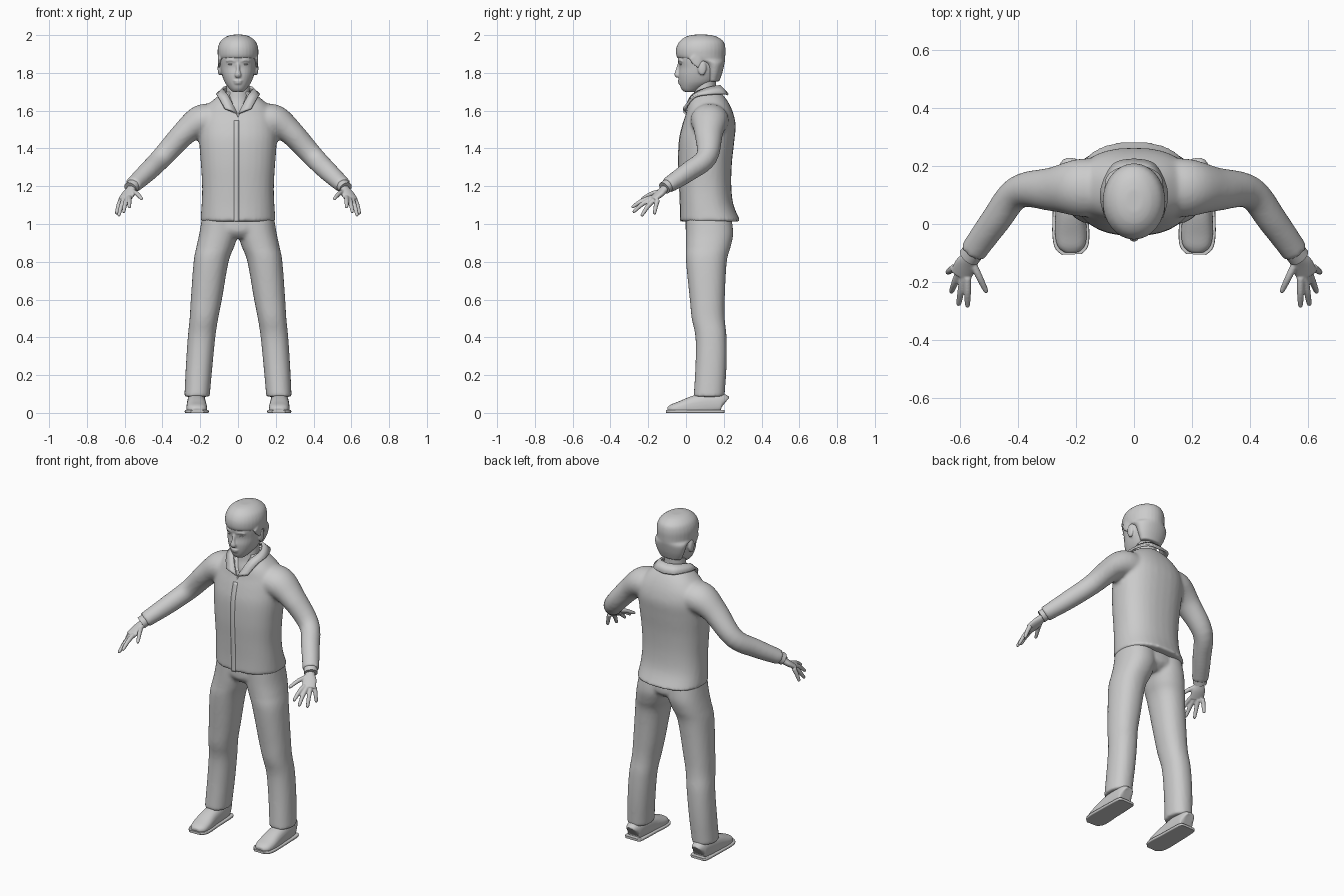
import bpy, bmesh, math
from mathutils import Vector, Matrix

cube = bpy.data.objects.get("Cube")
if cube:
    bpy.data.objects.remove(cube, do_unlink=True)

grey = bpy.data.materials.new("plain grey")
grey.use_nodes = True
GREY = (0.6, 0.6, 0.6, 1)
grey.diffuse_color = GREY
grey.node_tree.nodes["Principled BSDF"].inputs["Base Color"].default_value = GREY


def resample(rows, steps=5):
    """Smooth spline through rows of numbers."""
    out = []
    for i in range(len(rows) - 1):
        a, b, c, d = (rows[max(0, min(j, len(rows) - 1))] for j in range(i - 1, i + 3))
        for k in range(steps):
            t = k / steps
            out.append([q + t / 2 * (r - p + t * (2 * p - 5 * q + 4 * r - s + t * (3 * (q - r) + s - p)))
                        for p, q, r, s in zip(a, b, c, d)])
    return out + [list(rows[-1])]


def skin(bm, rings):
    loops = [[bm.verts.new(p) for p in ring] for ring in rings]
    n = len(loops[0])
    for a, b in zip(loops, loops[1:]):
        for i in range(n):
            bm.faces.new((a[i], a[(i + 1) % n], b[(i + 1) % n], b[i]))
    bm.faces.new(loops[0][::-1])
    bm.faces.new(loops[-1])


def circle(n=32, e=1.0):
    for i in range(n):
        a = math.tau * i / n
        c, s = math.cos(a), math.sin(a)
        yield math.copysign(abs(c) ** e, c), math.copysign(abs(s) ** e, s)


def stack(bm, rows, e=1.0, side=1):
    """Loft of level rings: z, x from, x to, y front, y back."""
    skin(bm, [[(side * ((x0 + x1) / 2 + u * (x1 - x0) / 2), (y0 + y1) / 2 + v * (y1 - y0) / 2, z)
               for u, v in circle(e=e)] for z, x0, x1, y0, y1 in resample(rows)])


def centred(rows):
    return [(z, -h, h, y0, y1) for z, h, y0, y1 in rows]


def tube(bm, rows, side=1, e=1.0, low=-9, high=9, n=24):
    """Sweep along points: x, y, z, sideways radius, upward radius."""
    pts = resample(rows)
    rings = []
    for i, (x, y, z, rs, ru) in enumerate(pts):
        t = Vector(pts[min(i + 1, len(pts) - 1)][:3]) - Vector(pts[max(i - 1, 0)][:3])
        s = t.cross(Vector((0, 0, 1))).normalized()
        up = s.cross(t).normalized()
        ring = [Vector((x, y, z)) + s * rs * u + up * ru * v for u, v in circle(n, e)]
        rings.append([(side * p.x, p.y, max(low, min(high, p.z))) for p in ring])
    skin(bm, rings)


def ball(bm, centre, radii):
    m = Matrix.Translation(centre) @ Matrix.Diagonal((*radii, 1))
    bmesh.ops.create_uvsphere(bm, u_segments=20, v_segments=12, radius=1, matrix=m)


def finish(name, bm, voxel=0, relax=0):
    bmesh.ops.recalc_face_normals(bm, faces=bm.faces[:])
    for f in bm.faces:
        f.smooth = len(f.verts) < 5
    mesh = bpy.data.meshes.new(name)
    bm.to_mesh(mesh)
    bm.free()
    mesh.materials.append(grey)
    ob = bpy.data.objects.new(name, mesh)
    bpy.context.collection.objects.link(ob)
    if voxel:
        mod = ob.modifiers.new("fuse", 'REMESH')
        mod.mode, mod.voxel_size, mod.use_smooth_shade = 'VOXEL', voxel, True
    if relax:
        mod = ob.modifiers.new("relax", 'SMOOTH')
        mod.factor, mod.iterations = 0.5, relax
    return ob


SIDES = (1, -1)

# Shirt: body and sleeves fused, with an open neck
torso = [(1.012, .2, -.032, .29), (1.1, .193, -.032, .252), (1.2, .19, -.036, .24),
         (1.32, .197, -.041, .243), (1.44, .206, -.037, .256), (1.52, .206, -.02, .263),
         (1.58, .195, -.002, .252), (1.63, .16, .01, .232), (1.67, .115, .03, .207),
         (1.7, .075, .045, .18)]
bm = bmesh.new()
stack(bm, centred(torso), e=.85)
for s in SIDES:
    tube(bm, [(.1, .125, 1.545, .1, .085), (.19, .125, 1.545, .1, .088), (.28, .12, 1.485, .077, .067),
              (.4, .11, 1.355, .057, .057), (.48, .01, 1.275, .052, .052),
              (.558, -.098, 1.203, .046, .042)], s)
shirt = finish("shirt", bm, .01, 6)

# Wedge that opens the shirt at the throat
bm = bmesh.new()
wedge = [(0, 1.565), (.06, 1.72), (-.06, 1.72)]
skin(bm, [[(x, y, z) for x, z in wedge] for y in (-.1, .06)])
cutter = finish("neck_opening_cutter", bm)
cutter.hide_render = True
cutter.hide_viewport = True
cut = shirt.modifiers.new("neck opening", 'BOOLEAN')
cut.operation, cut.object, cut.solver = 'DIFFERENCE', cutter, 'EXACT'

# Placket strip down the shirt front
bm = bmesh.new()
front = [(r[0], r[2]) for r in resample(torso[:7]) if r[0] < 1.56]
edge = [[bm.verts.new((x, y - .001, z)) for x in (-.022, .006)] for z, y in front]
for a, b in zip(edge, edge[1:]):
    bm.faces.new((a[0], a[1], b[1], b[0]))
placket = finish("placket", bm)
placket.modifiers.new("thickness", 'SOLIDIFY').thickness = .005

# Folded collar
bm = bmesh.new()
upper = [(.004, -.008, 1.585), (.05, .028, 1.675), (.078, .1, 1.715), (.045, .168, 1.73), (0, .18, 1.73)]
lower = [(.07, -.012, 1.612), (.105, .045, 1.672), (.112, .12, 1.687), (.07, .205, 1.69), (0, .222, 1.685)]
pairs = [[bm.verts.new(p) for p in pq] for pq in zip(resample(upper), resample(lower))]
for a, b in zip(pairs, pairs[1:]):
    bm.faces.new((a[0], a[1], b[1], b[0]))
collar = finish("collar", bm)
collar.modifiers.new("mirror", 'MIRROR').use_clip = True
thick = collar.modifiers.new("thickness", 'SOLIDIFY')
thick.thickness, thick.offset = .012, 0

# Trousers: hips and legs fused
bm = bmesh.new()
stack(bm, centred([(1.08, .175, 0, .23), (1.02, .19, -.002, .24), (.96, .185, 0, .24), (.925, .1, .03, .2)]))
for s in SIDES:
    stack(bm, [(1.04, 0, .19, 0, .24), (.95, 0, .205, 0, .25), (.88, .02, .22, 0, .237),
               (.8, .05, .235, 0, .216), (.6, .085, .25, .02, .205), (.5, .105, .256, .03, .205),
               (.4, .12, .266, .05, .215), (.25, .135, .276, .05, .215), (.085, .15, .284, .04, .204)], .9, s)
finish("trousers", bm, .01, 5)

# Shoes with a thin sole, and cuffs plus hands on each side
for s, word in zip(SIDES, ("left", "right")):
    shoe = [(.22, .2, .045, .03, .045), (.22, .185, .05, .045, .055), (.22, .11, .045, .05, .06),
            (.22, .04, .035, .052, .055), (.218, -.03, .022, .055, .04), (.216, -.075, .015, .048, .03),
            (.215, -.098, .012, .025, .018)]
    bm = bmesh.new()
    tube(bm, shoe, s, .8, low=.008)
    stack(bm, [(.16, .175, .26, .07, .18), (.05, .175, .26, .06, .19)], 1, s)
    finish(word + "_shoe", bm, .006, 3)
    bm = bmesh.new()
    tube(bm, [(x, y * 1.04 - .003, .007, r + .009, .03) for x, y, z, r, h in shoe], s, .8, 0, .014)
    finish(word + "_sole", bm)

    bm = bmesh.new()
    tube(bm, [(.535, -.07, 1.225, .036, .034), (.57, -.115, 1.19, .038, .034)], s)
    finish(word + "_cuff", bm)

    bm = bmesh.new()
    tube(bm, [(.54, -.08, 1.22, .026, .022), (.565, -.115, 1.185, .027, .02), (.58, -.14, 1.16, .038, .019),
              (.6, -.178, 1.13, .038, .014)], s)
    fingers = [((.575, -.185, 1.14), (.575, -.288, 1.088)), ((.59, -.183, 1.132), (.606, -.282, 1.062)),
               ((.606, -.17, 1.126), (.632, -.237, 1.042)), ((.62, -.15, 1.128), (.645, -.168, 1.052)),
               ((.562, -.125, 1.175), (.508, -.238, 1.132))]
    for root, tip in fingers:
        a, b = Vector(root), Vector(tip)
        mid = a.lerp(b, .5) + Vector((0, 0, .007))
        tube(bm, [(*a, .013, .013), (*mid, .012, .012), (*a.lerp(b, .92), .009, .009), (*b, .004, .004)], s, n=12)
    finish(word + "_hand", bm, .004, 3)

# Neck
bm = bmesh.new()
stack(bm, centred([(1.5, .09, .03, .17), (1.6, .075, .025, .16), (1.66, .064, .04, .16),
                   (1.72, .06, .045, .158), (1.78, .06, .05, .16)]))
finish("neck", bm)

# Head with nose, lips, lids, brows and ears
bm = bmesh.new()
stack(bm, centred([(1.7, .03, -.012, .05), (1.718, .047, -.026, .09), (1.75, .07, -.035, .15),
                   (1.79, .085, -.039, .176), (1.83, .093, -.036, .19), (1.87, .097, -.043, .196),
                   (1.91, .098, -.043, .198), (1.95, .088, -.03, .19), (1.98, .055, 0, .15)]), .93)
tube(bm, [(0, -.036, 1.85, .008, .008), (0, -.043, 1.815, .01, .012), (0, -.048, 1.79, .017, .013),
          (0, -.042, 1.778, .013, .008)])
ball(bm, (0, -.036, 1.757), (.024, .008, .006))
ball(bm, (0, -.034, 1.746), (.02, .008, .006))
for s in SIDES:
    tube(bm, [(.016, -.038, 1.861, .005, .005), (.038, -.034, 1.868, .006, .006), (.062, -.02, 1.862, .005, .005)], s)
    ball(bm, (s * .097, .085, 1.825), (.011, .023, .04))
finish("head", bm, .005, 3)

# Eyes
bm = bmesh.new()
for s in SIDES:
    ball(bm, (s * .037, -.026, 1.846), (.015, .008, .0055))
finish("eyes", bm)

# Short hair with a fringe
bm = bmesh.new()
stack(bm, centred([(1.755, .068, .11, .176), (1.8, .088, .105, .192), (1.85, .101, .08, .204),
                   (1.872, .104, -.025, .207), (1.888, .107, -.05, .208), (1.93, .107, -.052, .209),
                   (1.967, .093, -.034, .198), (1.992, .062, 0, .162), (2.002, .03, .04, .12)]))
for s in SIDES:
    tube(bm, [(.098, .07, 1.83, .006, .012), (.099, .06, 1.86, .008, .03), (.098, .04, 1.89, .008, .03)], s)
hair = finish("hair", bm, .006, 3)
